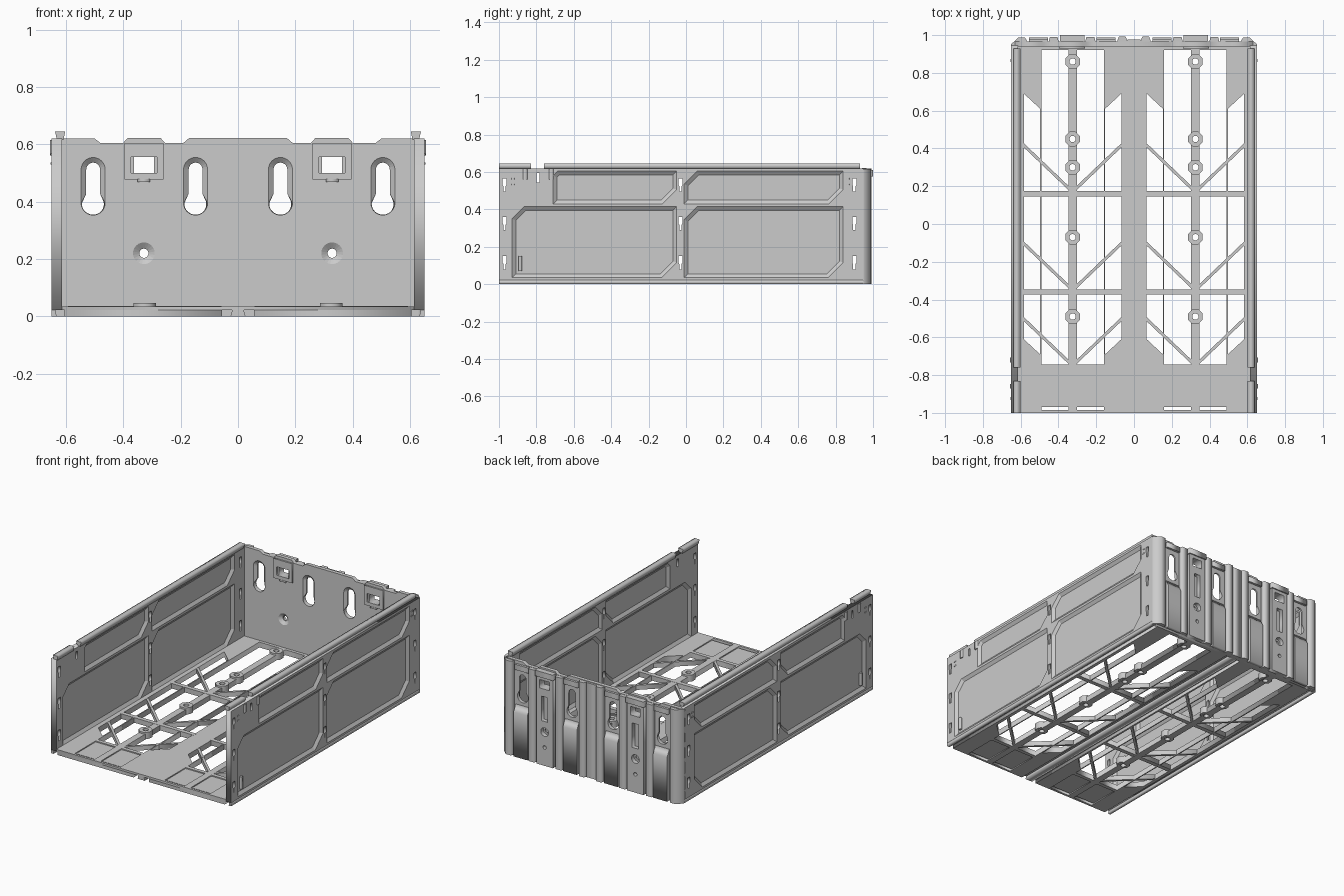
import bpy, bmesh
from math import sin, cos, pi, acos, hypot

if "Cube" in bpy.data.objects:
    bpy.data.objects.remove(bpy.data.objects["Cube"])

AXES = {'x': lambda a, b, d: (d, a, b),
        'y': lambda a, b, d: (a, d, b),
        'z': lambda a, b, d: (a, b, d)}


def finish(name, bm):
    bmesh.ops.remove_doubles(bm, verts=bm.verts, dist=1e-5)
    bmesh.ops.recalc_face_normals(bm, faces=bm.faces)
    me = bpy.data.meshes.new(name)
    bm.to_mesh(me)
    bm.free()
    ob = bpy.data.objects.new(name, me)
    bpy.context.scene.collection.objects.link(ob)
    return ob


def plate(name, outline, holes, d0, d1, axis='z'):
    """Flat outline with holes, extruded from d0 to d1 along the axis."""
    cu = bpy.data.curves.new(name, 'CURVE')
    cu.dimensions, cu.fill_mode = '2D', 'BOTH'
    cu.extrude = abs(d1 - d0) / 2
    for loop in [outline] + list(holes):
        sp = cu.splines.new('POLY')
        sp.points.add(len(loop) - 1)
        for p, (a, b) in zip(sp.points, loop):
            p.co = (a, b, 0, 1)
        sp.use_cyclic_u = True
    tmp = bpy.data.objects.new(name + "_tmp", cu)
    bpy.context.scene.collection.objects.link(tmp)
    dg = bpy.context.evaluated_depsgraph_get()
    me = bpy.data.meshes.new_from_object(tmp.evaluated_get(dg))
    bm = bmesh.new()
    bm.from_mesh(me)
    bpy.data.objects.remove(tmp)
    bpy.data.curves.remove(cu)
    bpy.data.meshes.remove(me)
    for v in bm.verts:
        v.co = AXES[axis](v.co.x, v.co.y, v.co.z + (d0 + d1) / 2)
    return finish(name, bm)


def loft(name, loops, axis, cap=False):
    """Skin between loops of equal length: [(points, depth), ...]."""
    bm = bmesh.new()
    rings = [[bm.verts.new(AXES[axis](a, b, d)) for a, b in pts] for pts, d in loops]
    for r, q in zip(rings, rings[1:]):
        for i in range(len(r)):
            j = (i + 1) % len(r)
            bm.faces.new((r[i], r[j], q[j], q[i]))
    if cap:
        bm.faces.new(rings[-1])
    return finish(name, bm)


def rect(a0, a1, b0, b1):
    return [(a0, b0), (a1, b0), (a1, b1), (a0, b1)]


def ngon(x, y, r, n):
    return [(x + r * cos(2 * pi * (i + .5) / n), y + r * sin(2 * pi * (i + .5) / n)) for i in range(n)]


def box(name, x0, x1, y0, y1, z0, z1):
    return plate(name, rect(x0, x1, y0, y1), [], z0, z1)


def bar(name, p, q, w, z0, z1):
    L = hypot(q[0] - p[0], q[1] - p[1])
    nx, ny = -(q[1] - p[1]) / L * w / 2, (q[0] - p[0]) / L * w / 2
    return plate(name, [(p[0] + nx, p[1] + ny), (q[0] + nx, q[1] + ny),
                        (q[0] - nx, q[1] - ny), (p[0] - nx, p[1] - ny)], [], z0, z1)


def keyhole(cx, w, r):
    top = [(cx + w * cos(pi * i / 12), .512 + w * sin(pi * i / 12)) for i in range(13)]
    f = acos(min(1, w / r))
    a0, a1 = pi - f, 2 * pi + f
    low = [(cx + r * cos(a0 + (a1 - a0) * i / 20), .395 + r * sin(a0 + (a1 - a0) * i / 20))
           for i in range(21)]
    return top + low


def panel(y0, y1, z0, z1, tl, br, d=0):
    """Rectangle with cut top-front and bottom-back corners, inset by d."""
    y0, y1, z0, z1 = y0 + d, y1 - d, z0 + d, z1 - d
    tl, br = tl - .586 * d, br - .586 * d
    return [(y0, z0), (y1 - br, z0), (y1, z0 + br), (y1, z1), (y0 + tl, z1), (y0, z1 - tl)]


def slot(y, z):
    half = [(.011, .035), (.011, 0), (.006, -.006), (.006, -.035)]
    return [(y + a, z + b) for a, b in half] + [(y - a, z + b) for a, b in reversed(half)]


# Floor: two rib-framed bays, each with slots, pockets and screw bosses
BOSS_Y = (.86, .45, .30, -.07, -.49)
bays = {}
for c in (-.325, .325):
    holes = [ngon(c, y, .017, 12) for y in BOSS_Y]
    for s in (-1, 1):
        holes.append([(c + s * a, b) for a, b in ((.172, -.69), (.258, -.61), (.258, .69), (.172, .61))])
        x0, x1 = sorted((c + s * .022, c + s * .165))
        holes += [rect(x0, x1, -.745, .92), rect(x0, x1, -.985, -.77)]
        box("floor_pocket_panel", x0, x1, -.97, -.77, .006, .028)
        for y in (.42, -.10, -.50):
            bar("floor_diagonal_rib", (c + s * .262, y), (c, y - .25), .016, .004, .034)
    bays[c] = holes
    for y in BOSS_Y:
        plate("screw_boss", ngon(c, y, .042, 8), [ngon(c, y, .017, 12)], .003, .046)
    for y in (.16, -.36):
        box("floor_cross_rib", c - .268, c + .268, y - .014, y + .014, .003, .036)
    x0, x1 = sorted((c - .27, c + .28) if c > 0 else (c + .27, c - .28))
    plate("floor_lower_frame", rect(x0, x1, -1, .945), holes, 0, .022)
plate("floor_top", rect(-.613, .613, -1, .945), bays[-.325] + bays[.325], .022, .035)
plate("floor_center_rail", [(-.026, 0), (.026, 0), (.02, .022), (-.02, .022)], [], -1, .945, 'y')

# Side walls: framed plate, bevelled recessed panels, rails and clips
PANELS = [(-.71, -.05, .43, .605, .025, .075), (-.01, .84, .43, .605, .07, .075),
          (-.93, -.05, .035, .415, .065, .08), (-.01, .84, .035, .415, .07, .08)]
for s in (-1, 1):
    wall_holes = [panel(*p) for p in PANELS]
    wall_holes += [slot(y, z) for y in (-.97, -.03, .90) for z in (.53, .325, .115)]
    wall_holes += [rect(-.798, -.784, .545, .595)]
    plate("side_wall", rect(-1, .945, .022, .62), wall_holes, s * .613, s * .65, 'x')
    for p in PANELS:
        loft("side_panel_outer", [(panel(*p), s * .65), (panel(*p, .02), s * .636)], 'x', True)
        loft("side_panel_inner", [(panel(*p), s * .613), (panel(*p, .02), s * .627)], 'x', True)
    plate("bottom_edge_rail", [(s * .632, 0), (s * .65, 0), (s * .65, .022), (s * .637, .022)],
          [], -1, .945, 'y')
    for y0, y1 in ((-1, -.83), (-.76, .93)):
        plate("top_dovetail_rail", [(s * .609, .615), (s * .631, .615), (s * .638, .645), (s * .602, .645)],
              [], y0, y1, 'y')
    for y in (-.86, -.72):
        x0, x1 = sorted((s * .632, s * .656))
        box("side_clip", x0, x1, y - .012, y + .012, .56, .615)
    for y in (-.925, .865):
        for z in (.53, .56):
            x0, x1 = sorted((s * .645, s * .653))
            box("side_tick", x0, x1, y - .008, y + .008, z, z + .007)
    x0, x1 = sorted((s * .632, s * .65))
    box("side_lower_peg", x0, x1, -.895, -.877, .07, .15)

# Back wall: stepped top edge, keyholes, countersunk screws, clip windows
KEYS, CLIPS = (-.505, -.148, .148, .505), (-.328, .328)
half_top = [(.63, .62), (.50, .62), (.48, .605), (.40, .605), (.385, .622), (.27, .622),
            (.255, .605), (.19, .605), (.17, .622)]
top = half_top + [(-a, b) for a, b in reversed(half_top)]
holes = [keyhole(x, .042, .042) for x in KEYS]
for c in CLIPS:
    holes += [rect(c - .035, c + .035, .5, .555), ngon(c, .22, .038, 20)]
plate("back_wall", [(-.63, 0), (.63, 0)] + top, holes, .94, .965, 'y')
for x in KEYS:
    big, small = keyhole(x, .042, .042), keyhole(x, .024, .0405)
    loft("keyhole_rim", [(big, .94), (small, .955), (small, .965), (big, .965)], 'y')
    # sloped block under each keyhole on the outside
    plate("keyhole_block", [(.96, 0), (.988, 0), (.988, .29), (.962, .34)], [], x - .05, x + .05, 'x')
    box("keyhole_hood", x - .05, x + .05, .96, .98, .565, .60)
for c in CLIPS:
    big, small = ngon(c, .22, .038, 20), ngon(c, .22, .016, 20)
    loft("screw_countersink", [(big, .94), (small, .955), (small, .965), (big, .965)], 'y')
    plate("clip_window_frame", rect(c - .068, c + .068, .477, .604),
          [rect(c - .045, c + .045, .5, .555)], .93, .941, 'y')
    box("clip_sill", c - .022, c + .022, .928, .941, .468, .478)
    plate("clip_pilaster", rect(c - .06, c + .06, 0, .60),
          [rect(c - .035, c + .035, .5, .555), rect(c - .022, c + .022, .29, .45),
           ngon(c, .22, .028, 16), ngon(c, .12, .012, 10)], .96, .992, 'y')
    box("clip_cap", c - .065, c + .065, .95, 1.0, .575, .612)

# Outside pilasters and chamfered corner columns of the back wall
for s in (-1, 1):
    plate("corner_column", [(s * a, b) for a, b in ((.613, .94), (.65, .94), (.65, .952), (.612, .988),
                                                    (.577, .988), (.562, .96))], [], 0, .615)
    for a0, a1 in ((.405, .445), (.21, .252)):
        plate("back_pilaster", [(s * a, b) for a, b in ((a0 - .008, .96), (a0, .99), (a1, .99), (a1 + .008, .96))],
              [], 0, .603)
    plate("center_pilaster", [(s * a, b) for a, b in ((.03, .96), (.045, .992), (.08, .992), (.092, .96))],
          [], 0, .618)
box("center_back_panel", -.035, .035, .96, .978, 0, .618)
